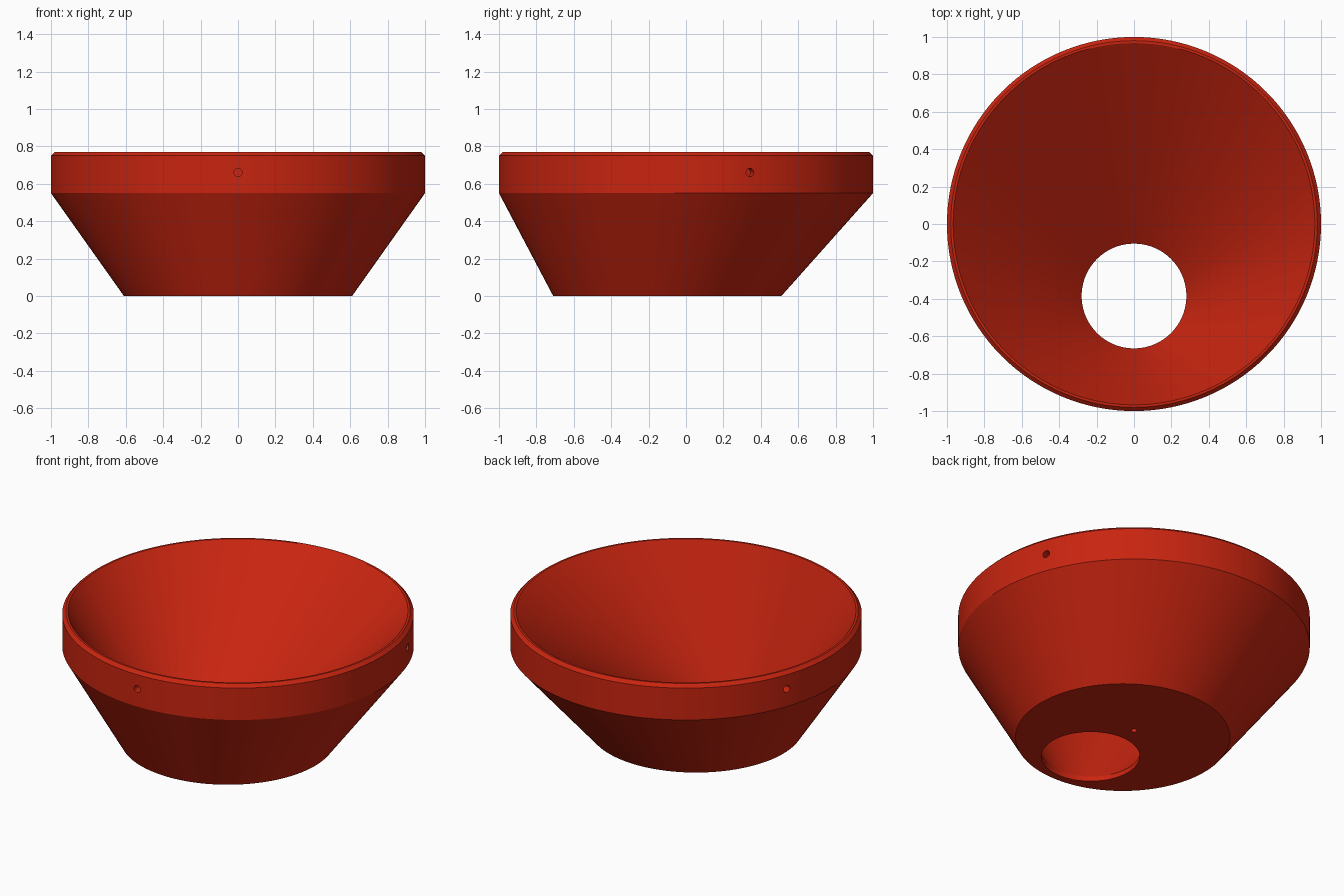
import bpy, bmesh, math
from mathutils import Vector, Matrix

default = bpy.data.objects.get("Cube")
if default:
    bpy.data.objects.remove(default, do_unlink=True)

SEGMENTS = 128

red = bpy.data.materials.new("red")
red.use_nodes = True
red.diffuse_color = (0.58, 0.018, 0.005, 1)
red.node_tree.nodes["Principled BSDF"].inputs["Base Color"].default_value = red.diffuse_color


def make_object(name, bm):
    bmesh.ops.recalc_face_normals(bm, faces=bm.faces)
    mesh = bpy.data.meshes.new(name)
    bm.to_mesh(mesh)
    bm.free()
    mesh.materials.append(red)
    obj = bpy.data.objects.new(name, mesh)
    bpy.context.collection.objects.link(obj)
    return obj


def ring(bm, radius, y, z):
    angles = [math.tau * i / SEGMENTS for i in range(SEGMENTS)]
    return [bm.verts.new((radius * math.cos(a), y + radius * math.sin(a), z)) for a in angles]


# Offset funnel: closed loop of rings (radius, centre y, height)
PROFILE = [
    (0.28, -0.385, 0.0),    # outlet edge
    (0.61, -0.10, 0.0),     # base edge
    (1.0, 0.0, 0.55),       # bottom of the band
    (1.0, 0.0, 0.75),       # top of the band
    (0.98, 0.0, 0.77),      # rim chamfer
    (0.967, 0.0, 0.77),     # inner rim
    (0.28, -0.385, 0.03),   # throat
]
bm = bmesh.new()
rings = [ring(bm, *p) for p in PROFILE]
for k, lower in enumerate(rings):
    upper = rings[(k + 1) % len(rings)]
    for i in range(SEGMENTS):
        j = (i + 1) % SEGMENTS
        bm.faces.new((lower[i], lower[j], upper[j], upper[i]))
funnel = make_object("funnel_body", bm)

# Blind pin holes: three around the band, one under the base
bm = bmesh.new()


def add_pin(point, direction, radius, depth):
    turn = Vector(direction).to_track_quat('Z', 'Y').to_matrix().to_4x4()
    bmesh.ops.create_cone(bm, cap_ends=True, segments=24, radius1=radius, radius2=radius,
                          depth=2 * depth, matrix=Matrix.Translation(point) @ turn)


for degrees in (-90, 20, 160):
    a = math.radians(degrees)
    out = Vector((math.cos(a), math.sin(a), 0))
    add_pin(out + Vector((0, 0, 0.66)), out, 0.022, 0.05)
add_pin(Vector((0, 0, 0)), (0, 0, 1), 0.018, 0.04)
pins = make_object("pin_hole_cutter", bm)
pins.hide_render = True

cut = funnel.modifiers.new("pin_holes", 'BOOLEAN')
cut.operation = 'DIFFERENCE'
cut.solver = 'EXACT'
cut.object = pins
bpy.ops.object.select_all(action='DESELECT')
funnel.select_set(True)
bpy.context.view_layer.objects.active = funnel
bpy.ops.object.modifier_apply(modifier=cut.name)
bpy.data.objects.remove(pins, do_unlink=True)

# Smooth walls with crisp edges
bpy.ops.object.shade_smooth_by_angle(angle=math.radians(20))
